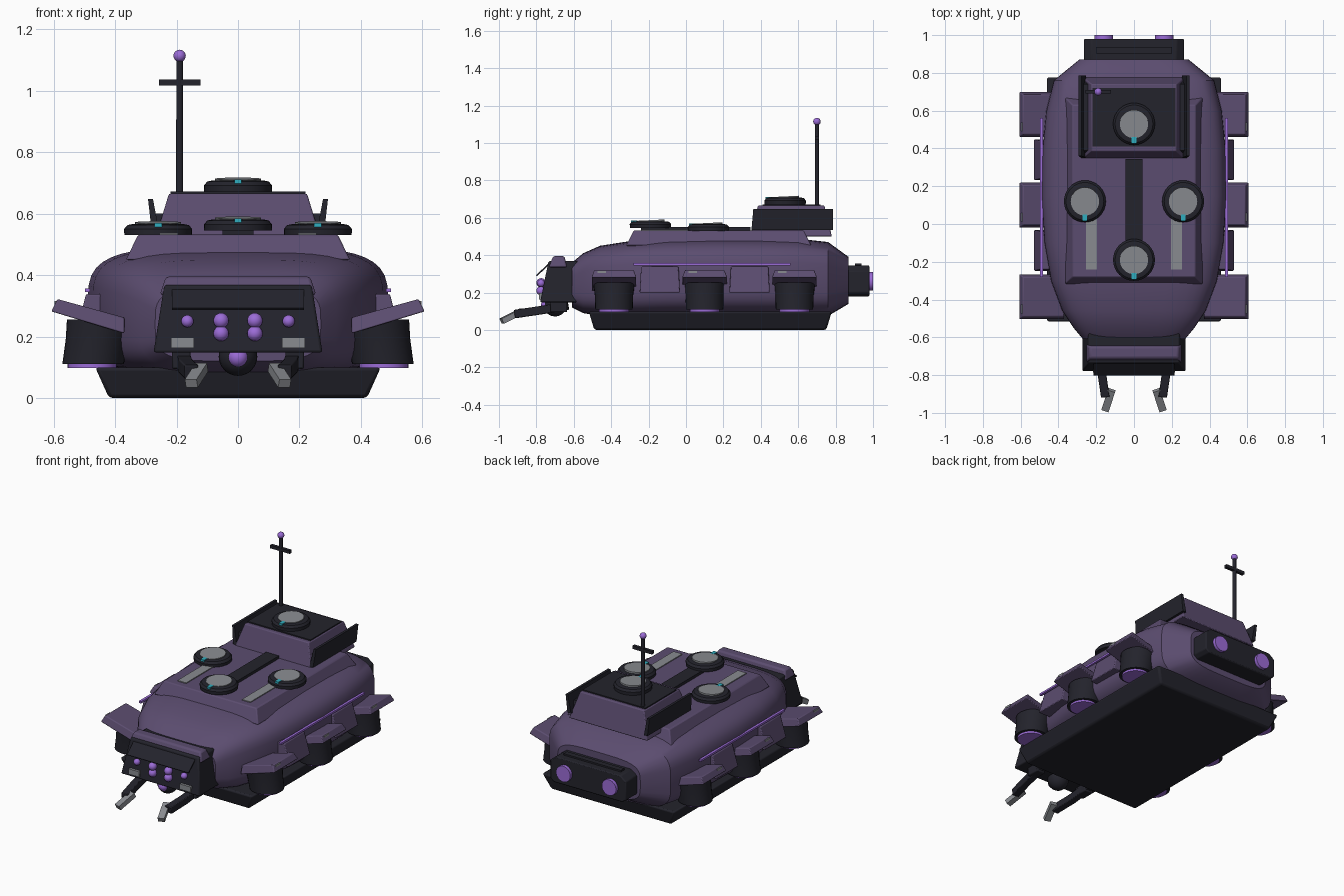
import bpy, bmesh, math
from mathutils import Vector

cube = bpy.data.objects.get("Cube")
if cube:
    bpy.data.objects.remove(cube, do_unlink=True)


def material(name, rgb):
    m = bpy.data.materials.new(name)
    m.use_nodes = True
    m.diffuse_color = (*rgb, 1)
    m.node_tree.nodes["Principled BSDF"].inputs["Base Color"].default_value = (*rgb, 1)
    return m


PURPLE = material("dusty purple", (0.105, 0.073, 0.16))
DARK = material("charcoal", (0.017, 0.017, 0.025))
VIOLET = material("bright violet", (0.33, 0.15, 0.68))
GREY = material("steel grey", (0.25, 0.26, 0.28))
CYAN = material("cyan", (0.03, 0.42, 0.52))


def finish(name, bm, mat, bevel=0):
    bmesh.ops.recalc_face_normals(bm, faces=bm.faces)
    me = bpy.data.meshes.new(name)
    bm.to_mesh(me)
    bm.free()
    me.materials.append(mat)
    for p in me.polygons:
        p.use_smooth = True
    me.set_sharp_from_angle(angle=math.radians(35))
    ob = bpy.data.objects.new(name, me)
    bpy.context.collection.objects.link(ob)
    if bevel:
        b = ob.modifiers.new("bevel", "BEVEL")
        b.width, b.segments, b.limit_method = bevel, 2, "ANGLE"
    return ob


def loft(name, rings, mat, bevel=0):
    """Skin a list of equal-length closed rings and cap both ends."""
    bm = bmesh.new()
    rows = [[bm.verts.new(p) for p in r] for r in rings]
    n = len(rows[0])
    for a, b in zip(rows, rows[1:]):
        for i in range(n):
            j = (i + 1) % n
            bm.faces.new((a[i], a[j], b[j], b[i]))
    bm.faces.new(rows[0])
    bm.faces.new(rows[-1])
    return finish(name, bm, mat, bevel)


def rect(x0, x1, y0, y1, z):
    return [(x0, y0, z), (x1, y0, z), (x1, y1, z), (x0, y1, z)]


def block(name, low, high, mat, bevel=0):
    """Tapered box from a low and a high rectangle (x0, x1, y0, y1, z)."""
    return loft(name, [rect(*low), rect(*high)], mat, bevel)


def box(name, c, size, mat, bevel=0):
    (x, y, z), (a, b, h) = c, [s / 2 for s in size]
    r = (x - a, x + a, y - b, y + b)
    return block(name, (*r, z - h), (*r, z + h), mat, bevel)


def beam(name, path, w, h, mat, bevel=0):
    """Rectangular bar through a list of points."""
    pts = [Vector(p) for p in path]
    d = (pts[-1] - pts[0]).normalized()
    side = d.cross(Vector((0, 0, 1))).normalized() * w / 2
    up = side.cross(d).normalized() * h / 2
    rings = [[p + side + up, p - side + up, p - side - up, p + side - up] for p in pts]
    return loft(name, rings, mat, bevel)


def lathe(name, c, axis, steps, mat, n=32):
    """Turned part: steps are (offset along axis, radius)."""
    c, axis = Vector(c), Vector(axis).normalized()
    u = axis.orthogonal().normalized()
    v = axis.cross(u)
    ang = [2 * math.pi * i / n for i in range(n)]
    return loft(name, [[c + axis * o + (u * math.cos(t) + v * math.sin(t)) * r
                        for t in ang] for o, r in steps], mat)


def ball(name, c, r, mat):
    bm = bmesh.new()
    bmesh.ops.create_uvsphere(bm, u_segments=20, v_segments=12, radius=r)
    bmesh.ops.translate(bm, verts=bm.verts, vec=c)
    return finish(name, bm, mat)


def section(y, w, z0, z1, n=40, e=0.5):
    """Rounded-square hull section."""
    def sp(v):
        return math.copysign(abs(v) ** e, v)
    return [(w * sp(math.cos(t)), y, (z0 + z1) / 2 + (z1 - z0) / 2 * sp(math.sin(t)))
            for t in (2 * math.pi * i / n for i in range(n))]


# Hull and skirt
stations = [(-0.61, 0.27, 0.12, 0.36), (-0.55, 0.32, 0.09, 0.41), (-0.46, 0.38, 0.075, 0.45),
            (-0.3, 0.44, 0.07, 0.475), (-0.1, 0.475, 0.07, 0.488), (0.15, 0.49, 0.07, 0.492),
            (0.4, 0.485, 0.07, 0.492), (0.6, 0.465, 0.07, 0.488), (0.76, 0.425, 0.075, 0.47),
            (0.87, 0.29, 0.14, 0.39)]
loft("hull", [section(*s) for s in stations], PURPLE)
block("skirt", (-0.42, 0.42, -0.49, 0.75, 0), (-0.465, 0.465, -0.52, 0.78, 0.1), DARK, 0.012)

# Upper deck
block("deck", (-0.365, 0.365, -0.32, 0.67, 0.45), (-0.325, 0.325, -0.28, 0.63, 0.532), PURPLE, 0.006)
box("deck_spine", (0, 0.08, 0.537), (0.09, 0.53, 0.025), DARK)
box("front_hatch_plinth", (0, -0.19, 0.54), (0.1, 0.1, 0.02), DARK)

# Rear superstructure
block("superstructure", (-0.275, 0.275, 0.34, 0.78, 0.5), (-0.225, 0.225, 0.385, 0.74, 0.665),
      PURPLE, 0.005)
box("roof_plate", (0, 0.565, 0.667), (0.44, 0.31, 0.01), DARK)
for s in (-1, 1):
    loft("superstructure_side_plate", [
        [(s * x, y, z) for x, y, z in ((0.255, y0, 0.535), (0.28, y0, 0.535),
                                       (0.293, y0 + t, 0.648), (0.277, y0 + t, 0.648))]
        for y0, t in ((0.35, 0.01), (0.785, 0))], DARK)
    block("side_plate_mount", (s * 0.25 - 0.02, s * 0.25 + 0.02, 0.37, 0.76, 0.535),
          (s * 0.25 - 0.02, s * 0.25 + 0.02, 0.39, 0.74, 0.6), DARK)
    box("deck_panel", (s * 0.225, -0.09, 0.533), (0.06, 0.3, 0.009), GREY)

# Round hatches
for x, y, z in ((0, 0.53, 0.672), (0.26, 0.12, 0.53), (-0.26, 0.12, 0.53), (0, -0.19, 0.545)):
    lathe("hatch_base", (x, y, z), (0, 0, 1),
          [(0, 0.11), (0.02, 0.111), (0.033, 0.1), (0.036, 0.085)], DARK)
    lathe("hatch_lid", (x, y, z + 0.03), (0, -0.05, 1), [(0, 0.075), (0.012, 0.075)], GREY)
    box("hatch_light", (x, y - 0.087, z + 0.033), (0.024, 0.036, 0.012), CYAN)

# Antenna
lathe("antenna_mast", (-0.19, 0.7, 0.66), (0, 0, 1), [(0, 0.012), (0.45, 0.011)], DARK, 12)
box("antenna_crossbar", (-0.19, 0.7, 1.027), (0.136, 0.02, 0.02), DARK)
ball("antenna_tip", (-0.19, 0.7, 1.114), 0.02, VIOLET)

# Flank thrusters, fins and armour
for s in (-1, 1):
    for y in (-0.385, 0.1, 0.58):
        rings = []
        for x, z, r in ((0.472, 0.11, 0.1), (0.458, 0.19, 0.103), (0.445, 0.255, 0.112)):
            rings.append([(s * (x + r * math.cos(t)), y + r * math.sin(t), z)
                          for t in (2 * math.pi * i / 28 for i in range(28))])
        loft("thruster", rings, DARK)
        lathe("thruster_glow", (s * 0.475, y, 0.097), (0, 0, 1), [(0, 0.08), (0.015, 0.08)], VIOLET)
        fin = ((0.37, 0.21, 0.12), (0.608, 0.282, 0.12), (0.588, 0.322, 0.105), (0.37, 0.262, 0.105))
        loft("thruster_fin", [[(s * x, y + e * d, z) for x, z, d in fin] for e in (-1, 1)],
             PURPLE, 0.005)
        box("fin_marker", (s * 0.592, y - 0.065, 0.31), (0.012, 0.045, 0.012), GREY)
    for y in (-0.14, 0.34):
        low = sorted((s * 0.42, s * 0.53))
        high = sorted((s * 0.42, s * 0.495))
        block("flank_armour", (*low, y - 0.108, y + 0.108, 0.2),
              (*high, y - 0.1, y + 0.1, 0.338), PURPLE, 0.005)
    box("flank_light_strip", (s * 0.49, 0.14, 0.351), (0.016, 0.84, 0.012), VIOLET)

# Head
block("head", (-0.275, 0.275, -0.78, -0.57, 0.148), (-0.24, 0.24, -0.735, -0.57, 0.368), DARK, 0.008)
block("brow", (-0.255, 0.255, -0.735, -0.635, 0.335), (-0.235, 0.235, -0.71, -0.65, 0.395), PURPLE, 0.01)
beam("visor_hood", [(0, -0.8, 0.29), (0, -0.735, 0.35)], 0.43, 0.008, DARK)
for s in (-1, 1):
    for x, z, r in ((0.165, 0.25, 0.02), (0.055, 0.252, 0.025), (0.055, 0.21, 0.025)):
        ball("eye_lamp", (s * x, -0.775, z), r, VIOLET)
    box("head_lamp", (s * 0.18, -0.776, 0.18), (0.075, 0.02, 0.034), GREY)
ball("chin_ball", (0, -0.7, 0.135), 0.063, DARK)
ball("chin_lens", (0, -0.742, 0.133), 0.033, VIOLET)

# Forward arms with claws
for s in (-1, 1):
    beam("arm", [(s * 0.18, -0.63, 0.13), (s * 0.172, -0.78, 0.105), (s * 0.152, -0.915, 0.085)],
         0.045, 0.045, DARK, 0.004)
    box("arm_shoulder", (s * 0.185, -0.68, 0.125), (0.06, 0.09, 0.06), DARK, 0.006)
    beam("claw", [(s * 0.118, -0.88, 0.1), (s * 0.152, -0.985, 0.047)], 0.04, 0.03, GREY)

# Rear engine block
rear = [(-0.265, 0.2), (-0.24, 0.18), (0.24, 0.18), (0.265, 0.2),
        (0.265, 0.315), (0.225, 0.345), (-0.225, 0.345), (-0.265, 0.315)]
loft("engine_block", [[(x, y, z) for x, z in rear] for y in (0.84, 0.98)], DARK, 0.006)
box("engine_ridge", (0, 0.92, 0.345), (0.4, 0.035, 0.02), DARK)
for s in (-1, 1):
    lathe("engine_glow", (s * 0.16, 0.97, 0.26), (0, 1, 0), [(0, 0.05), (0.03, 0.05)], VIOLET, 20)
